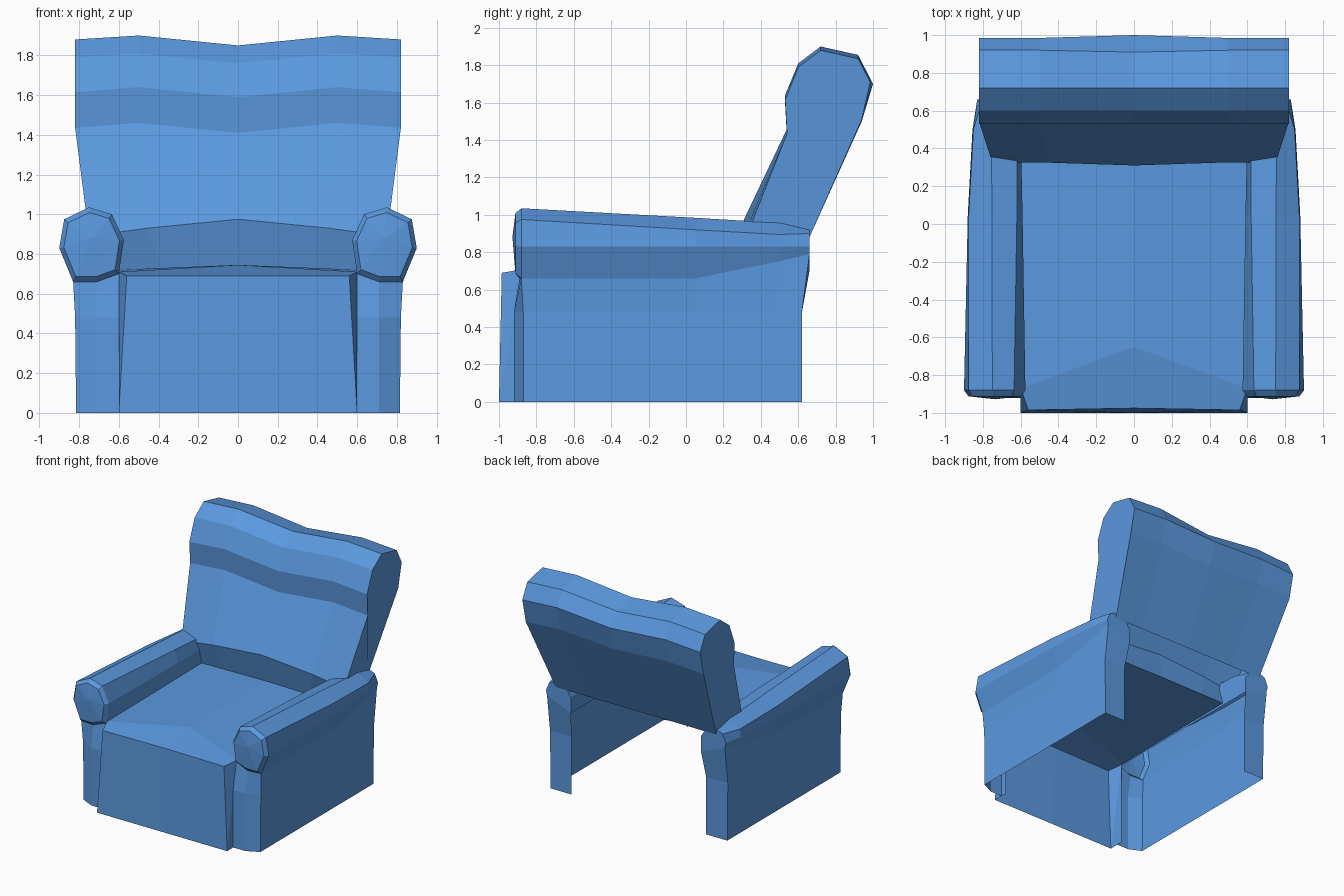
import bpy, bmesh

blue = bpy.data.materials.new("blue upholstery")
blue.diffuse_color = (0.104, 0.318, 0.74, 1)


def build(name, faces, mirror=False):
    """Make a flat-shaded object from polygons given as lists of points."""
    bm = bmesh.new()
    for pts in faces:
        bm.faces.new([bm.verts.new(p) for p in pts])
    bmesh.ops.remove_doubles(bm, verts=bm.verts, dist=0.0005)
    bmesh.ops.recalc_face_normals(bm, faces=bm.faces)
    mesh = bpy.data.meshes.new(name)
    bm.to_mesh(mesh)
    bm.free()
    mesh.materials.append(blue)
    ob = bpy.data.objects.new(name, mesh)
    bpy.context.collection.objects.link(ob)
    if mirror:
        ob.modifiers.new("Mirror", 'MIRROR').use_clip = True
    return ob


def strip(a, b):
    """Quads joining two rows of points."""
    return [[a[i], a[i + 1], b[i + 1], b[i]] for i in range(len(a) - 1)]


# Backrest: rows (y, z, half width, centre dy, edge dz, centre dz), wrapped front to back
rows = [(0.38, 0.72, 0.62, -0.02, 0, 0.02),
        (0.325, 0.93, 0.75, -0.015, -0.04, 0.045),
        (0.54, 1.46, 0.82, 0, -0.025, -0.05),
        (0.53, 1.64, 0.82, 0, -0.025, -0.05),
        (0.60, 1.81, 0.82, 0, -0.02, -0.05),
        (0.72, 1.90, 0.82, 0, -0.02, -0.05),
        (0.92, 1.855, 0.82, -0.01, -0.02, -0.05),
        (0.985, 1.73, 0.82, 0.015, -0.02, -0.03),
        (0.94, 1.53, 0.82, 0, -0.02, -0.03),
        (0.66, 0.88, 0.74, 0, 0, 0)]
grid = []
for y, z, w, cy, ez, cz in rows:
    m = 0.5 * w / 0.82
    grid.append([(-w, y, z + ez), (-m, y, z), (0, y + cy, z + cz), (m, y, z), (w, y, z + ez)])
faces = [f for a, b in zip(grid, grid[1:]) for f in strip(a, b)]
faces += [[r[0] for r in grid[1:]], [r[-1] for r in grid[1:]]]
build("backrest", faces)

# Seat: right half, mirrored
f0, f1 = (0, -1, 0), (0.6, -1, 0)
t0, t1 = (0, -0.975, 0.69), (0.56, -0.985, 0.69)
side, peak = (0.6, -0.87, 0.71), (0, -0.65, 0.745)
b0, b1 = (0, 0.36, 0.74), (0.62, 0.38, 0.72)
build("seat", [[f0, f1, t1, t0], [t0, t1, side, peak], [peak, side, b1, b0],
               [t1, f1, side], [f1, (0.6, -0.87, 0), side]], mirror=True)

# Armrest: sections (x, z) from the inner seat edge over the roll to the floor
front = [(0.60, 0.70), (0.575, 0.87), (0.635, 1.0), (0.75, 1.035), (0.875, 0.975),
         (0.90, 0.83), (0.83, 0.66), (0.82, 0.48), (0.815, 0)]
mid = [(0.60, 0.70), (0.59, 0.85), (0.62, 0.95), (0.752, 0.984), (0.875, 0.92),
       (0.88, 0.83), (0.826, 0.66), (0.82, 0.48), (0.815, 0)]
near = [(0.60, 0.70), (0.60, 0.84), (0.62, 0.92), (0.755, 0.957), (0.85, 0.895),
        (0.855, 0.83), (0.822, 0.752), (0.82, 0.48), (0.815, 0)]
back = [(0.60, 0.70), (0.60, 0.83), (0.64, 0.89), (0.755, 0.92), (0.80, 0.90),
        (0.83, 0.83), (0.82, 0.79), (0.82, 0.48), (0.815, 0)]


def section(pts, y, low_y):
    return [(x, low_y if z < 0.5 else y, z) for x, z in pts]


secs = [section(front, -0.88, -0.87), section(mid, 0.05, 0.05),
        section(near, 0.5, 0.48), section(back, 0.66, 0.62)]
faces = [f for a, b in zip(secs, secs[1:]) for f in strip(a, b)]
# rear panel
e = secs[-1]
faces += [e[:7], [e[0], e[6], e[7], (0.62, 0.62, 0.48)],
          [(0.62, 0.62, 0.48), e[7], e[8], (0.62, 0.62, 0)]]
# bevelled roll end
cx, cz = 0.735, 0.85
ring = secs[0][:7] + [(0.71, -0.89, 0.66)] + secs[0][:1]
inner = [(cx + (x - cx) * 0.86, -0.912, cz + (z - cz) * 0.86) for x, y, z in ring]
faces += strip(ring, inner)
faces += [[inner[i], inner[i + 1], (cx, -0.928, 0.88)] for i in range(8)]
# front post
post = [[(0.60, -0.92, 0), (0.71, -0.92, 0), (0.815, -0.87, 0)],
        [(0.60, -0.92, 0.48), (0.71, -0.92, 0.48), (0.82, -0.87, 0.48)],
        [(0.60, -0.88, 0.70), (0.71, -0.89, 0.66), (0.83, -0.88, 0.66)]]
faces += strip(post[0], post[1]) + strip(post[1], post[2])
build("armrest", faces, mirror=True)
